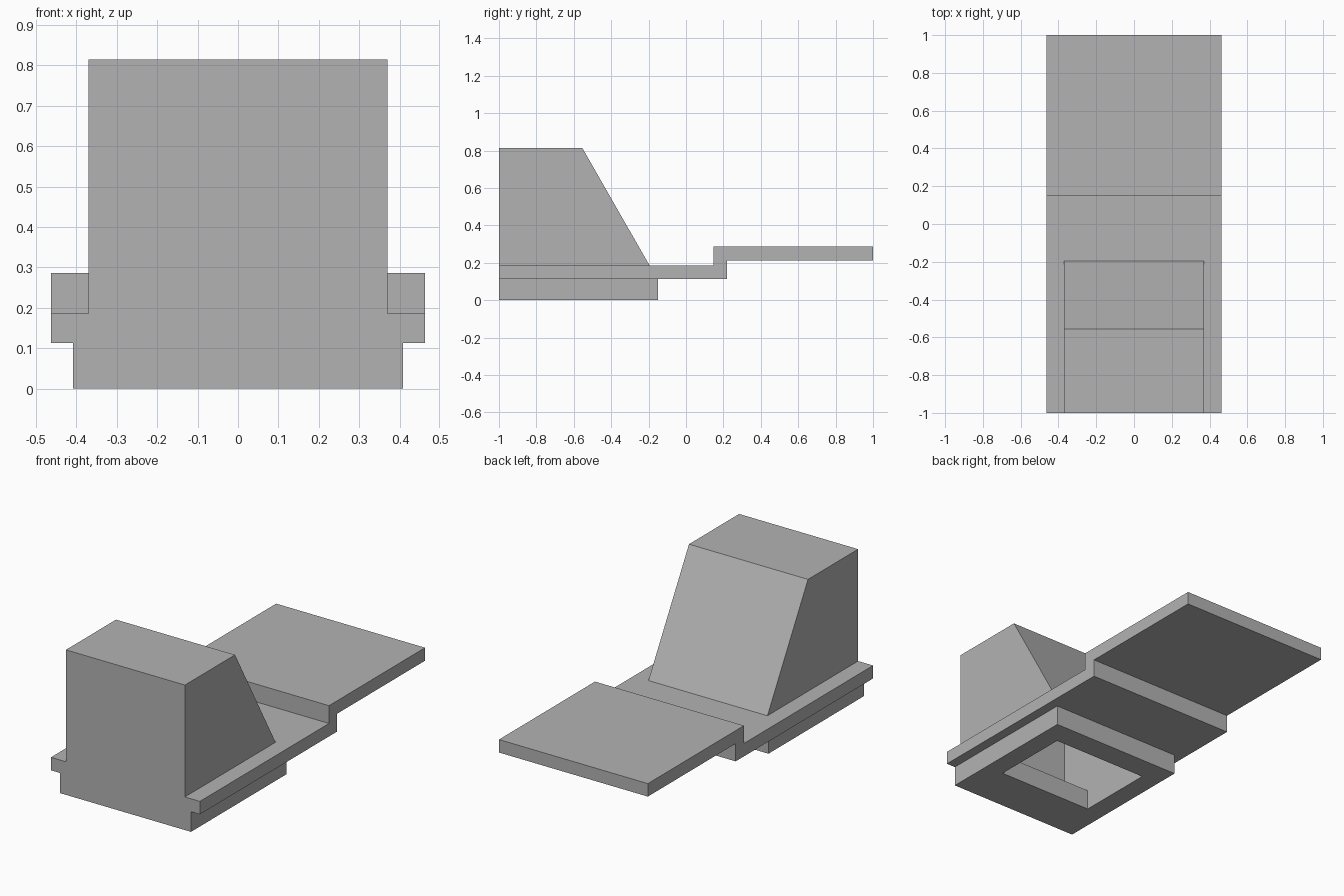
import bpy
import bmesh

if "Cube" in bpy.data.objects:
    bpy.data.objects.remove(bpy.data.objects["Cube"], do_unlink=True)

# Single plain grey finish
GREY = (0.45, 0.45, 0.45, 1.0)
grey = bpy.data.materials.new("plain_grey")
grey.use_nodes = True
grey.diffuse_color = GREY
grey.node_tree.nodes["Principled BSDF"].inputs["Base Color"].default_value = GREY


def extrude_profile(name, half_width, profile):
    """Extrude a closed (y, z) side profile across x, centred on x = 0."""
    bm = bmesh.new()
    face = bm.faces.new([bm.verts.new((-half_width, y, z)) for y, z in profile])
    result = bmesh.ops.extrude_face_region(bm, geom=[face])
    moved = [v for v in result["geom"] if isinstance(v, bmesh.types.BMVert)]
    bmesh.ops.translate(bm, verts=moved, vec=(2 * half_width, 0, 0))
    bmesh.ops.recalc_face_normals(bm, faces=bm.faces)
    mesh = bpy.data.meshes.new(name)
    bm.to_mesh(mesh)
    bm.free()
    mesh.materials.append(grey)
    obj = bpy.data.objects.new(name, mesh)
    bpy.context.collection.objects.link(obj)
    return obj


def rectangle(y0, y1, z0, z1):
    return [(y0, z0), (y1, z0), (y1, z1), (y0, z1)]


def cut(obj, cutter):
    mod = obj.modifiers.new("hollow", "BOOLEAN")
    mod.operation = "DIFFERENCE"
    mod.solver = "EXACT"
    mod.object = cutter
    bpy.context.view_layer.objects.active = obj
    bpy.ops.object.modifier_apply(modifier=mod.name)


# Shared levels and hollow limits
FRONT, DECK_Z, DECK_TOP, ROOF = -1.0, 0.113, 0.186, 0.815
INNER_X, INNER_BACK = 0.296, -0.285

# Base block under the deck
base = extrude_profile("base_block", 0.408, rectangle(FRONT, -0.15, 0, DECK_Z))

# Deck that steps up into the raised rear platform
deck = extrude_profile("stepped_deck", 0.463, [
    (FRONT, DECK_Z), (0.22, DECK_Z), (0.22, 0.213), (1, 0.213),
    (1, 0.286), (0.147, 0.286), (0.147, DECK_TOP), (FRONT, DECK_TOP)])

# Hood with a sloping back
hood = extrude_profile("sloped_hood", 0.37, [
    (FRONT, DECK_TOP), (-0.195, DECK_TOP), (-0.555, ROOF), (FRONT, ROOF)])

# Hollow inside hood and deck, and a shorter opening through the base
hollow = extrude_profile("hood_hollow_cutter", INNER_X, [
    (-0.93, 0.05), (INNER_BACK, 0.05), (INNER_BACK, DECK_TOP),
    (-0.60, 0.741), (-0.93, 0.741)])
opening = extrude_profile("base_opening_cutter", INNER_X,
                          rectangle(-0.737, INNER_BACK, -0.1, 0.2))
cut(hood, hollow)
cut(deck, hollow)
cut(base, opening)

for cutter in (hollow, opening):
    bpy.data.objects.remove(cutter, do_unlink=True)
